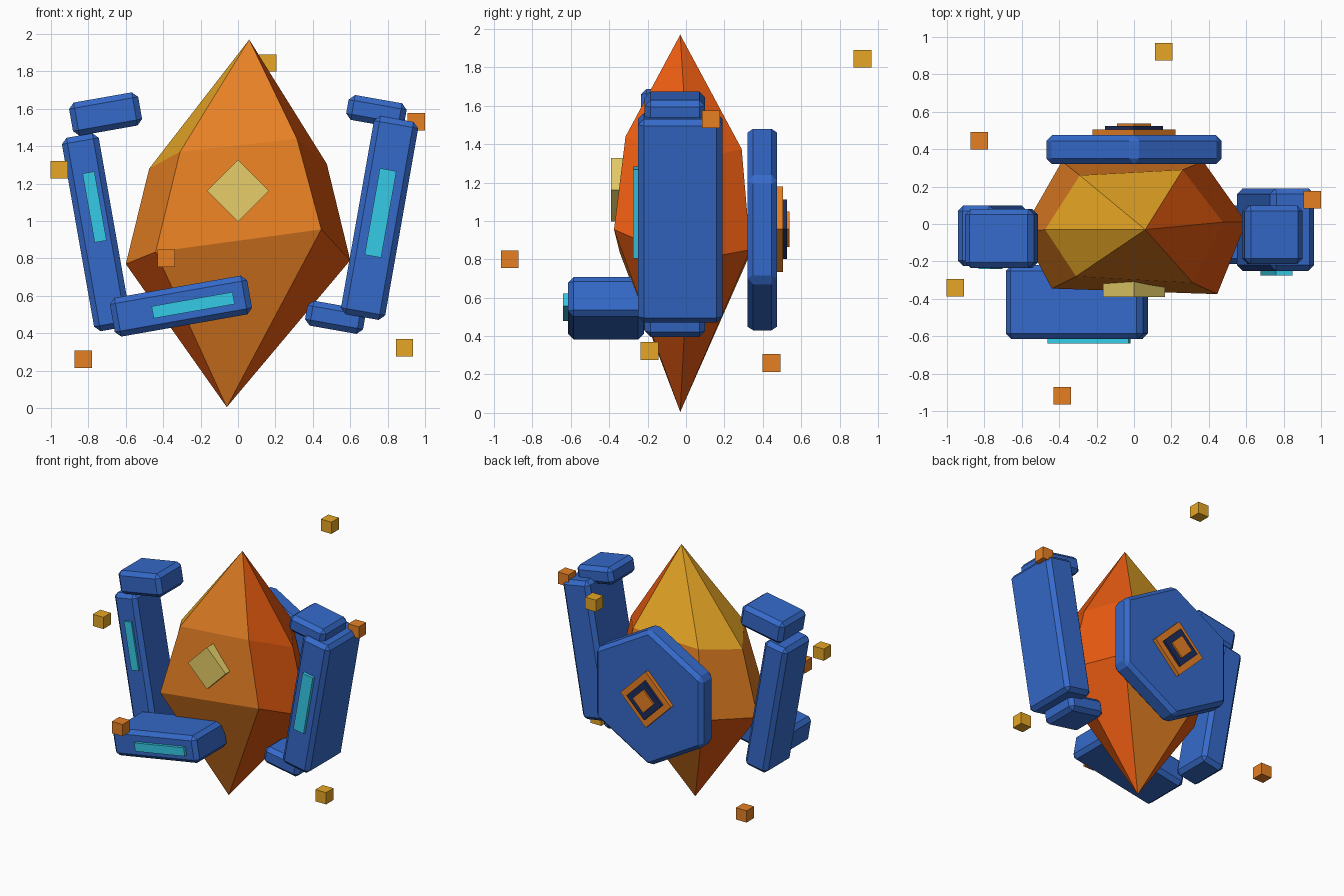
import bpy, bmesh, math
from mathutils import Matrix, Vector

if "Cube" in bpy.data.objects:
    bpy.data.objects.remove(bpy.data.objects["Cube"])


def srgb(r, g, b):
    lin = lambda c: ((c / 255 + 0.055) / 1.055) ** 2.4 if c > 10 else c / 255 / 12.92
    return (lin(r), lin(g), lin(b), 1)


def material(name, *rgb):
    m = bpy.data.materials.new(name)
    m.diffuse_color = srgb(*rgb)
    m.use_nodes = True
    m.node_tree.nodes["Principled BSDF"].inputs["Base Color"].default_value = m.diffuse_color
    return m


ORANGE = material("orange", 230, 128, 36)
GOLD = material("gold", 230, 166, 37)
RED = material("red_orange", 230, 90, 16)
BLUE = material("blue", 53, 106, 202)
NAVY = material("navy", 30, 46, 92)
CYAN = material("cyan", 54, 206, 234)
PALE = material("pale_yellow", 231, 206, 106)


def finish(name, bm, *mats):
    bmesh.ops.recalc_face_normals(bm, faces=bm.faces)
    me = bpy.data.meshes.new(name)
    bm.to_mesh(me)
    bm.free()
    ob = bpy.data.objects.new(name, me)
    bpy.context.collection.objects.link(ob)
    for m in mats:
        me.materials.append(m)
    return ob


def chamfer(bm, width):
    bmesh.ops.bevel(bm, geom=bm.edges[:], offset=width, segments=1, affect='EDGES')


def box(name, x, z, w, h, y0, y1, tilt, mat, bevel=0.0):
    """Box of width w, height h from y0 to y1, turned by tilt degrees in the xz plane."""
    bm = bmesh.new()
    bmesh.ops.create_cube(bm, size=1)
    bmesh.ops.scale(bm, vec=(w, y1 - y0, h), verts=bm.verts)
    if bevel:
        chamfer(bm, bevel)
    bmesh.ops.transform(bm, verts=bm.verts, matrix=Matrix.Translation((x, (y0 + y1) / 2, z))
                        @ Matrix.Rotation(math.radians(-tilt), 4, 'Y'))
    return finish(name, bm, mat)


# Faceted crystal: two irregular six-sided rings between two tips
upper = [(-0.475, -0.03, 1.28), (-0.31, -0.28, 1.37), (0.315, -0.315, 1.44),
         (0.475, 0.01, 1.305), (0.26, 0.29, 1.375), (-0.29, 0.26, 1.34)]
lower = [(-0.60, -0.04, 0.77), (-0.44, -0.345, 0.835), (0.445, -0.375, 0.955),
         (0.60, 0.01, 0.79), (0.37, 0.335, 0.85), (-0.385, 0.335, 0.83)]
bm = bmesh.new()
up = [bm.verts.new(p) for p in upper]
lo = [bm.verts.new(p) for p in lower]
tip = bm.verts.new((0.06, -0.03, 1.97))
foot = bm.verts.new((-0.06, -0.03, 0.005))
for i in range(6):
    j = (i + 1) % 6
    # sides run: left front, front, right front, right back, back, left back
    right, left, back = i in (2, 3), i in (0, 5), i == 4
    bm.faces.new((up[i], up[j], tip)).material_index = 2 if right else 1 if left or back else 0
    bm.faces.new((lo[i], lo[j], up[j], up[i])).material_index = 2 if right else 0
    bm.faces.new((lo[j], lo[i], foot)).material_index = 2 if right or left else 0
finish("crystal", bm, ORANGE, GOLD, RED)

# Left bracket
B = 0.03
box("left_arm", -0.757, 0.94, 0.20, 1.05, -0.225, 0.10, 10, BLUE, B)
box("left_cap", -0.708, 1.572, 0.375, 0.18, -0.235, 0.08, 10, BLUE, B)
box("left_forearm", -0.305, 0.545, 0.745, 0.21, -0.615, -0.22, 10, BLUE, B)
box("left_arm_light", -0.767, 1.075, 0.065, 0.375, -0.24, -0.20, 10, CYAN)
box("forearm_light", -0.24, 0.55, 0.44, 0.066, -0.64, -0.58, 10, CYAN)

# Right bracket
box("right_arm", 0.757, 1.016, 0.24, 1.075, -0.25, 0.19, -10, BLUE, B)
box("right_cap", 0.74, 1.585, 0.315, 0.135, -0.215, 0.10, -10, BLUE, B)
box("right_foot", 0.52, 0.485, 0.315, 0.135, -0.215, 0.10, -10, BLUE, B)
box("right_arm_light", 0.762, 1.043, 0.09, 0.47, -0.275, -0.22, -10, CYAN)

# Hexagonal back plate with a corner at the top
bm = bmesh.new()
bmesh.ops.create_cone(bm, cap_ends=True, segments=6, radius1=0.54, radius2=0.54, depth=0.155)
top = max(bm.verts, key=lambda v: v.co.y).co
if abs(top.x) > 0.01:
    bmesh.ops.rotate(bm, verts=bm.verts, matrix=Matrix.Rotation(math.radians(30), 3, 'Z'))
chamfer(bm, B)
bmesh.ops.transform(bm, verts=bm.verts, matrix=Matrix.Translation((0, 0.3975, 0.955))
                    @ Matrix.Rotation(math.radians(90), 4, 'X'))
finish("back_plate", bm, BLUE)

# Stepped diamond emblem on the back plate
for name, half, y1, mat in (("emblem_base", 0.222, 0.505, ORANGE),
                            ("emblem_ring", 0.155, 0.525, NAVY),
                            ("emblem_core", 0.092, 0.538, ORANGE)):
    side = half * math.sqrt(2)
    box(name, 0, 0.957, side, side, 0.45, y1, 45, mat)

# Diamond gem on the front
box("front_gem", 0, 1.162, 0.234, 0.234, -0.39, -0.30, 45, PALE)

# Floating cubes
for k, (x, y, z, mat) in enumerate([(0.16, 0.92, 1.845, GOLD), (-0.955, -0.34, 1.275, GOLD),
                                    (0.89, -0.19, 0.323, GOLD), (0.953, 0.13, 1.53, ORANGE),
                                    (-0.383, -0.918, 0.80, ORANGE), (-0.828, 0.445, 0.26, ORANGE)]):
    box(f"floating_cube_{k + 1}", x, z, 0.093, 0.093, y - 0.0465, y + 0.0465, 0, mat)
